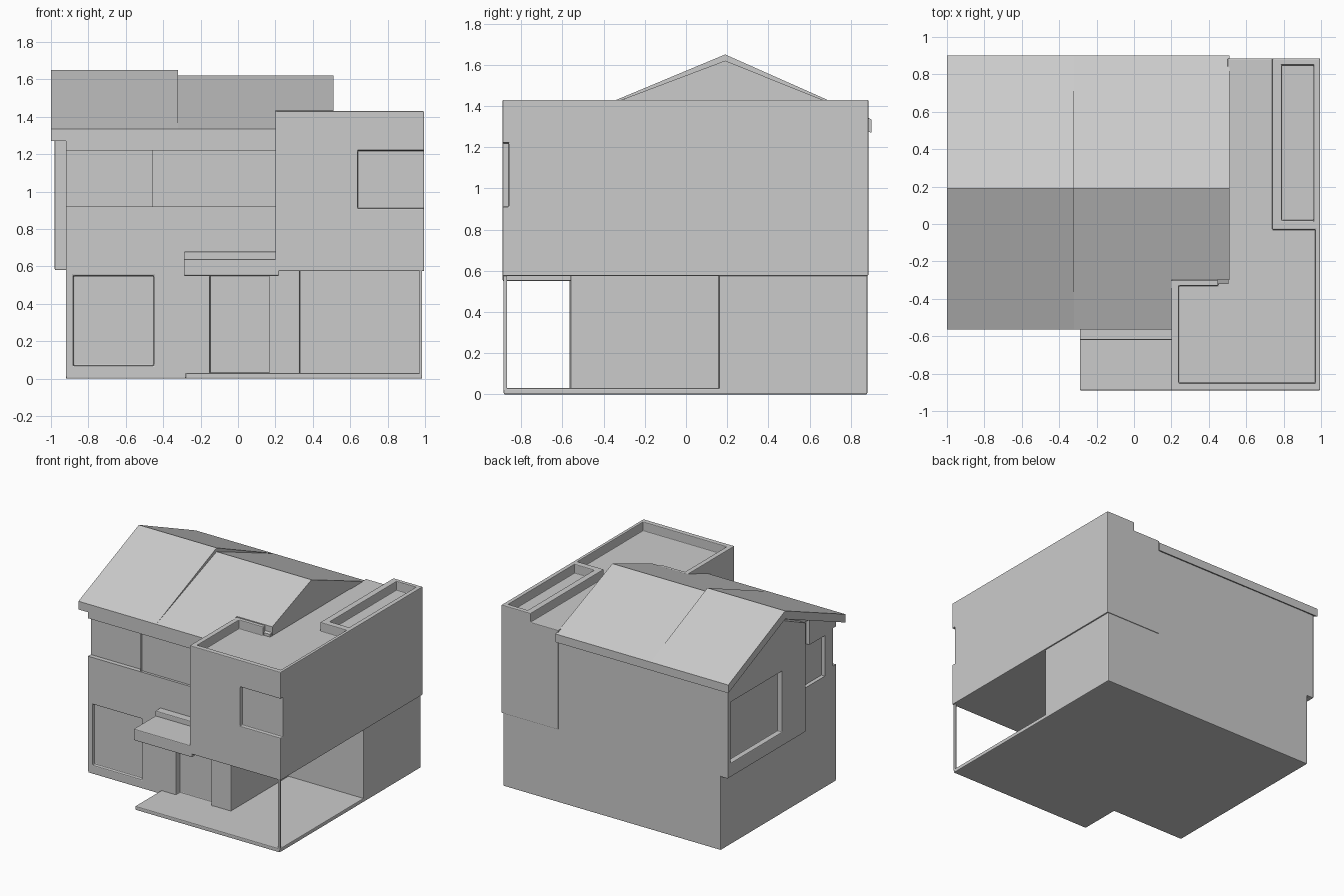
import bpy, bmesh

if "Cube" in bpy.data.objects:
    bpy.data.objects.remove(bpy.data.objects["Cube"])


def prism(name, pts, axis, a, b):
    """Extrude a 2D outline: axis 'z' uses (x, y) points, axis 'x' uses (y, z) points."""
    def at(u, v, w):
        return (u, v, w) if axis == 'z' else (w, u, v)
    bm = bmesh.new()
    face = bm.faces.new([bm.verts.new(at(u, v, a)) for u, v in pts])
    new = bmesh.ops.extrude_face_region(bm, geom=[face])['geom']
    shift = (0, 0, b - a) if axis == 'z' else (b - a, 0, 0)
    bmesh.ops.translate(bm, vec=shift, verts=[g for g in new if isinstance(g, bmesh.types.BMVert)])
    bmesh.ops.recalc_face_normals(bm, faces=bm.faces)
    me = bpy.data.meshes.new(name)
    bm.to_mesh(me)
    bm.free()
    ob = bpy.data.objects.new(name, me)
    bpy.context.collection.objects.link(ob)
    return ob


def rect(x0, x1, y0, y1):
    return [(x0, y0), (x1, y0), (x1, y1), (x0, y1)]


def box(name, x0, x1, y0, y1, z0, z1):
    return prism(name, rect(x0, x1, y0, y1), 'z', z0, z1)


def apply(ob, mod):
    bpy.context.view_layer.objects.active = ob
    bpy.ops.object.modifier_apply(modifier=mod.name)


def cut(ob, cutter):
    cutter.hide_render = True
    m = ob.modifiers.new("cut", 'BOOLEAN')
    m.operation = 'DIFFERENCE'
    m.solver = 'EXACT'
    m.object = cutter
    apply(ob, m)
    bpy.data.objects.remove(cutter)


def soften(ob, width=0.008):
    m = ob.modifiers.new("soft_edges", 'BEVEL')
    m.width = width
    m.segments = 2
    m.limit_method = 'ANGLE'
    apply(ob, m)


# ground slab with the notched porch corner
slab = prism("ground_slab", [(-.92, -.56), (-.28, -.56), (-.28, -.885), (.985, -.885),
                             (.985, .88), (-.92, .88)], 'z', 0, .03)

# ground floor, leaving the carport open at the front right
ground = prism("ground_floor", [(-.92, -.56), (.33, -.56), (.33, .16), (.985, .16),
                                (.985, .88), (-.92, .88)], 'z', .01, .6)
cut(ground, box("c", -.88, -.45, -.7, -.535, .07, .55))
cut(ground, box("c", -.15, .17, -.7, -.51, .03, .55))
door_divider = box("door_frame", .165, .18, -.565, -.53, .03, .55)

# upper floor with gable ends
upper = prism("upper_floor", [(-.56, .58), (.88, .58), (.88, 1.29), (.19, 1.575), (-.56, 1.29)],
              'x', -.92, .505)
cut(upper, box("c", .22, .7, -.7, -.32, 1.1, 1.8))
cut(upper, box("c", -.46, .25, -.7, -.54, .92, 1.22))
cut(upper, box("c", -1.1, -.461, -.7, -.525, .92, 1.22))
cut(upper, box("c", -1.1, -.89, -.42, -.23, .88, 1.2))
cut(upper, box("c", -1.1, -.89, -.23, -.12, .88, 1.4))

# side bay overhanging the left wall
bay = prism("side_bay", [(-.1, .58), (.88, .58), (.88, 1.28), (.19, 1.57), (-.1, 1.44)],
            'x', -.98, -.9)
cut(bay, box("c", -1.1, -.94, .2, .84, .69, 1.17))

# pitched roof in two lengths with a small ridge step
for name, x0, x1, ridge in (("roof_left", -1, -.32, 1.65), ("roof_right", -.33, .51, 1.62)):
    e, t = 1.335, .065
    roof = prism(name, [(-.565, e), (-.565, e - t), (.19, ridge - t), (.9, e - t), (.9, e),
                        (.19, ridge)], 'x', x0, x1)
    if x1 > 0:
        cut(roof, box("c", .2, .7, -.7, -.3, 1.1, 1.8))

# flat-roofed block over the carport
block = prism("flat_block", [(.2, -.89), (.995, -.89), (.995, .885), (.5, .885),
                             (.5, -.3), (.2, -.3)], 'z', .575, 1.43)
cut(block, prism("c", [(.24, -.85), (.97, -.85), (.97, -.03), (.74, -.03), (.74, 1),
                       (.45, 1), (.45, -.33), (.24, -.33)], 'z', 1.36, 1.6))
cut(block, box("c", .79, .96, .02, .85, 1.36, 1.6))
cut(block, box("c", .64, 1.1, -1, -.86, .91, 1.22))

# porch canopy and its raised back ledge
canopy = box("porch_canopy", -.29, .22, -.89, -.54, .55, .64)
ledge = box("canopy_ledge", -.29, .21, -.62, -.54, .63, .68)

# slim carport corner post
box("carport_post", .97, .985, -.885, -.868, .02, .59)

for ob in (slab, ground, block, canopy, ledge, bay):
    soften(ob, .006)
